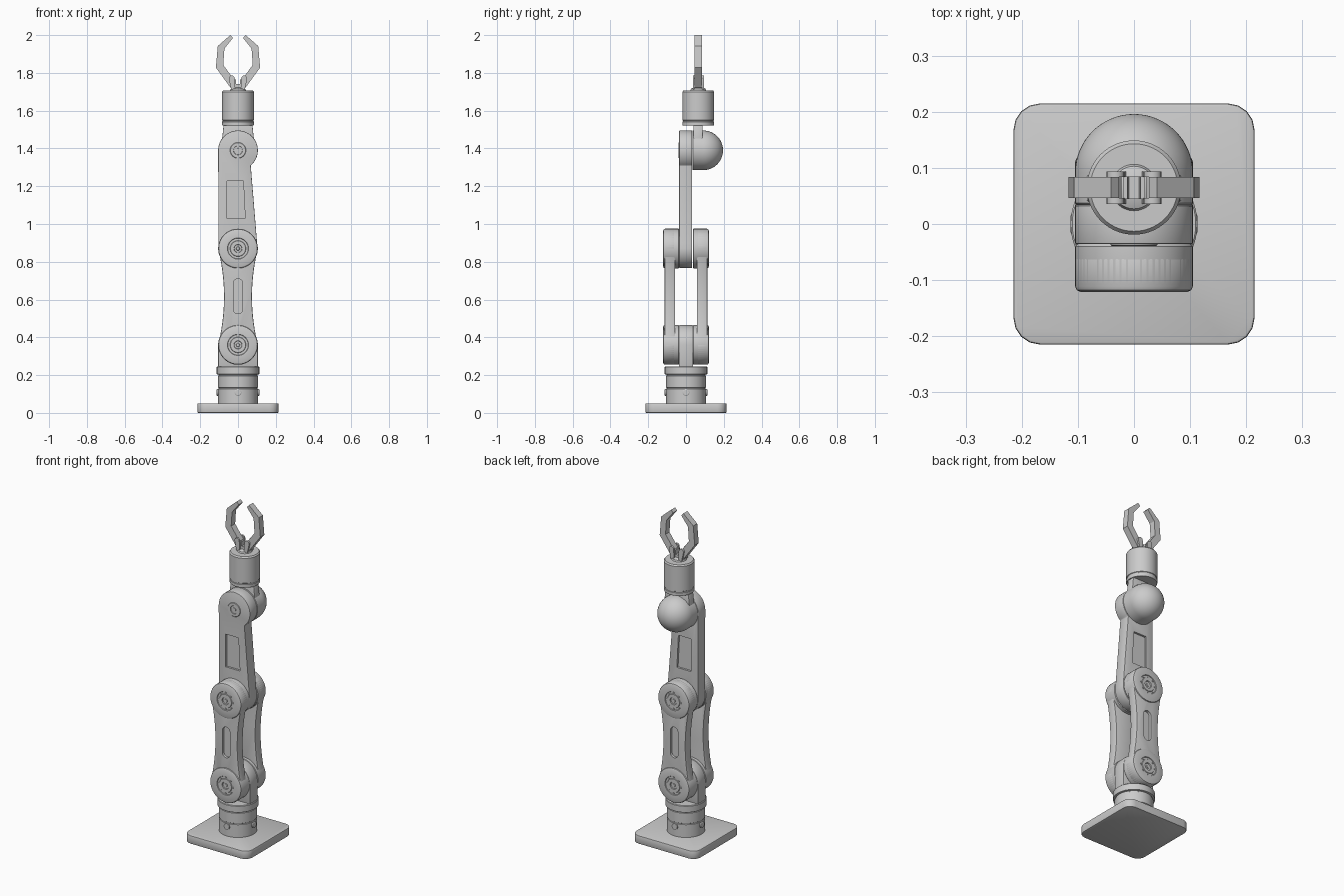
import bpy, bmesh
from math import sin, cos, radians, pi
from mathutils import Matrix, Vector

if "Cube" in bpy.data.objects:
    bpy.data.objects.remove(bpy.data.objects["Cube"])


def finish(name, bm, bevel=0.0, segs=2):
    bmesh.ops.recalc_face_normals(bm, faces=bm.faces)
    me = bpy.data.meshes.new(name)
    bm.to_mesh(me)
    bm.free()
    ob = bpy.data.objects.new(name, me)
    bpy.context.collection.objects.link(ob)
    if bevel:
        m = ob.modifiers.new("bevel", 'BEVEL')
        m.width, m.segments, m.limit_method = bevel, segs, 'ANGLE'
        m.angle_limit = radians(40)
        apply_mods(ob)
    return ob


def apply_mods(ob):
    bpy.context.view_layer.update()
    dg = bpy.context.evaluated_depsgraph_get()
    me = bpy.data.meshes.new_from_object(ob.evaluated_get(dg))
    ob.modifiers.clear()
    ob.data = me


def cut(ob, cutter):
    m = ob.modifiers.new("cut", 'BOOLEAN')
    m.object, m.operation, m.solver = cutter, 'DIFFERENCE', 'EXACT'
    apply_mods(ob)
    bpy.data.objects.remove(cutter)


def arc(cx, cz, r, a0, a1, n=24):
    return [(cx + r * cos(radians(a0 + (a1 - a0) * i / n)),
             cz + r * sin(radians(a0 + (a1 - a0) * i / n))) for i in range(n + 1)]


def prism(name, outline, y0, y1, bevel=0.0, segs=2):
    """Front-view outline (x, z) extruded along y."""
    bm = bmesh.new()
    a = [bm.verts.new((x, y0, z)) for x, z in outline]
    b = [bm.verts.new((x, y1, z)) for x, z in outline]
    n = len(a)
    bm.faces.new(a)
    bm.faces.new(b[::-1])
    for i in range(n):
        bm.faces.new((a[i], b[i], b[(i + 1) % n], a[(i + 1) % n]))
    return finish(name, bm, bevel, segs)


def lathe(name, profile, origin, axis=(0, 0, 1), n=56):
    """Profile (radius, height) turned about an axis, starting and ending at radius 0."""
    bm = bmesh.new()
    rings = []
    for r, h in profile:
        if r < 1e-6:
            rings.append([bm.verts.new((0, 0, h))] * n)
        else:
            rings.append([bm.verts.new((r * cos(2 * pi * i / n), r * sin(2 * pi * i / n), h))
                          for i in range(n)])
    for p, q in zip(rings, rings[1:]):
        for i in range(n):
            j = (i + 1) % n
            f = list(dict.fromkeys((p[i], p[j], q[j], q[i])))
            bm.faces.new(f)
    rot = Vector((0, 0, 1)).rotation_difference(Vector(axis)).to_matrix().to_4x4()
    bm.transform(Matrix.Translation(origin) @ rot)
    return finish(name, bm)


SHOULDER, ELBOW, WRIST = 0.36, 0.87, 1.39
R = 0.105

# base plate with rounded corners
c, r = 0.215, 0.048
plate = []
for sx, sy, a in ((1, 1, 0), (-1, 1, 90), (-1, -1, 180), (1, -1, 270)):
    plate += arc(sx * (c - r), sy * (c - r), r, a, a + 90, 4)
bm = bmesh.new()
f = bm.faces.new([bm.verts.new((x, y, 0)) for x, y in plate])
ext = bmesh.ops.extrude_face_region(bm, geom=[f])
bmesh.ops.translate(bm, verts=[v for v in ext['geom'] if isinstance(v, bmesh.types.BMVert)],
                    vec=(0, 0, 0.05))
finish("base_plate", bm, 0.005, 2)

# turntable pedestal with grooves and collar
lathe("pedestal", [(0, 0.045), (R, 0.045), (R, 0.127), (0.102, 0.129), (0.102, 0.133), (R, 0.135),
                   (R, 0.196), (0.102, 0.198), (0.102, 0.203), (0.113, 0.205), (0.113, 0.242),
                   (0.110, 0.245), (0, 0.245)], (0, 0, 0))
for i in range(4):
    d = Vector((cos(i * pi / 2), sin(i * pi / 2), 0))
    lathe("pedestal_bolt", [(0, 0), (0.018, 0), (0.018, 0.012), (0.015, 0.014), (0, 0.014)],
          d * 0.099 + Vector((0, 0, 0.108)), d, 20)

# shoulder lug
prism("shoulder_lug", [(-R, 0.24), (R, 0.24)] + arc(0, SHOULDER, R, 0, 180, 32),
      -0.037, 0.037, 0.004)

# paired lower links with waist, slot and joint hubs
right = [(0.074 + 0.031 * (t / 10) ** 2, (SHOULDER + ELBOW) / 2 + 0.255 * t / 10)
         for t in range(-9, 10)]
outline = (arc(0, SHOULDER, R, 180, 360, 32) + right + arc(0, ELBOW, R, 0, 180, 32)
           + [(-x, z) for x, z in right[::-1]])
slot = arc(0, 0.685, 0.025, 0, 180, 12) + arc(0, 0.55, 0.025, 180, 360, 12)
hub = [(0, 0.036), (R - 0.004, 0.036), (R, 0.040), (R, 0.111), (0.102, 0.118), (0.095, 0.121),
       (0.056, 0.121), (0.054, 0.117), (0.042, 0.117), (0.040, 0.120), (0.022, 0.120),
       (0.020, 0.114), (0.010, 0.114), (0.009, 0.118), (0, 0.118)]
for s, side in ((-1, "front"), (1, "back")):
    link = prism(side + "_lower_link", outline, *sorted((s * 0.058, s * 0.113)), bevel=0.005)
    cut(link, prism("slot_cutter", slot, *sorted((s * 0.098, s * 0.13))))
    for z, j in ((SHOULDER, "shoulder"), (ELBOW, "elbow")):
        lathe(f"{side}_{j}_hub", hub, (0, 0, z), (0, s, 0))
        # ring of small bolts in the hub recess
        for k in range(8):
            a = k * pi / 4
            lathe("hub_bolt", [(0, 0), (0.005, 0), (0.005, 0.007), (0, 0.007)],
                  (0.048 * cos(a), s * 0.113, z + 0.048 * sin(a)), (0, s, 0), 8)

# forearm with recessed panels on both faces
forearm = prism("forearm", arc(0, ELBOW, R - 0.002, 180, 360, 32) + [(0.101, 0.90)]
                + arc(0, WRIST, R, -50, 180, 40), -0.036, 0.033, 0.003)
window = [(-0.058, 1.03), (0.038, 1.03), (0.028, 1.227), (-0.058, 1.227)]
for y in ((-0.05, -0.024), (0.021, 0.05)):
    cut(forearm, prism("window_cutter", window, *y))

# wrist pivot cap and domed wrist motor
lathe("wrist_pivot_cap", [(0, 0), (0.042, 0), (0.042, 0.008), (0.040, 0.010), (0.024, 0.010),
                          (0.022, 0.005), (0.012, 0.005), (0.011, 0.009), (0, 0.009)],
      (0, -0.029, WRIST), (0, -1, 0), 40)
dome = [(R * cos(radians(a)), 0.091 + R * sin(radians(a))) for a in range(0, 90, 6)]
lathe("wrist_motor", [(0, 0.034), (R - 0.003, 0.034), (R, 0.037)] + dome + [(0, 0.196)],
      (0, 0, WRIST), (0, 1, 0))

# neck and hand barrel
HY = 0.065
prism("wrist_neck", [(-0.09, 1.40), (0.09, 1.40), (0.082, 1.47), (0.076, 1.53), (-0.076, 1.53),
                     (-0.082, 1.47)], 0.040, 0.087, 0.003)
lathe("hand_barrel", [(0, 1.522), (0.082, 1.522), (0.084, 1.525), (0.084, 1.541), (0.081, 1.543),
                      (0.081, 1.548), (0.084, 1.55), (0.084, 1.70), (0.078, 1.708), (0, 1.708)],
      (0, HY, 0))
lathe("gripper_boss", [(0, 1.70), (0.045, 1.70), (0.038, 1.716), (0.02, 1.724), (0, 1.724)],
      (0, HY, 0), n=32)

# gripper mount, clevis plates and claws
prism("gripper_mount", [(-0.02, 1.715), (0.02, 1.715), (0.02, 1.765), (0.012, 1.765),
                        (0.009, 1.74), (-0.009, 1.74), (-0.012, 1.765), (-0.02, 1.765)],
      HY - 0.02, HY + 0.02)
claw = [(0.022, 1.722), (0.04, 1.722), (0.117, 1.828), (0.107, 1.942), (0.041, 2.0),
        (0.027, 1.985), (0.072, 1.928), (0.078, 1.842), (0.022, 1.765)]
for s, side in ((-1, "left"), (1, "right")):
    prism(side + "_claw", [(s * x, z) for x, z in claw], HY - 0.019, HY + 0.019)
    for y in (-0.029, 0.019):
        prism(side + "_clevis_plate", [(s * x, z) for x, z in
              [(0.014, 1.712), (0.036, 1.712)] + arc(0.033, 1.77, 0.016, 0, 180, 8)],
              HY + y, HY + y + 0.010)

# smooth shading with sharp edges kept
bpy.ops.object.select_all(action='DESELECT')
for ob in bpy.context.scene.objects:
    ob.select_set(True)
    bpy.context.view_layer.objects.active = ob
bpy.ops.object.shade_smooth_by_angle(angle=radians(30))
